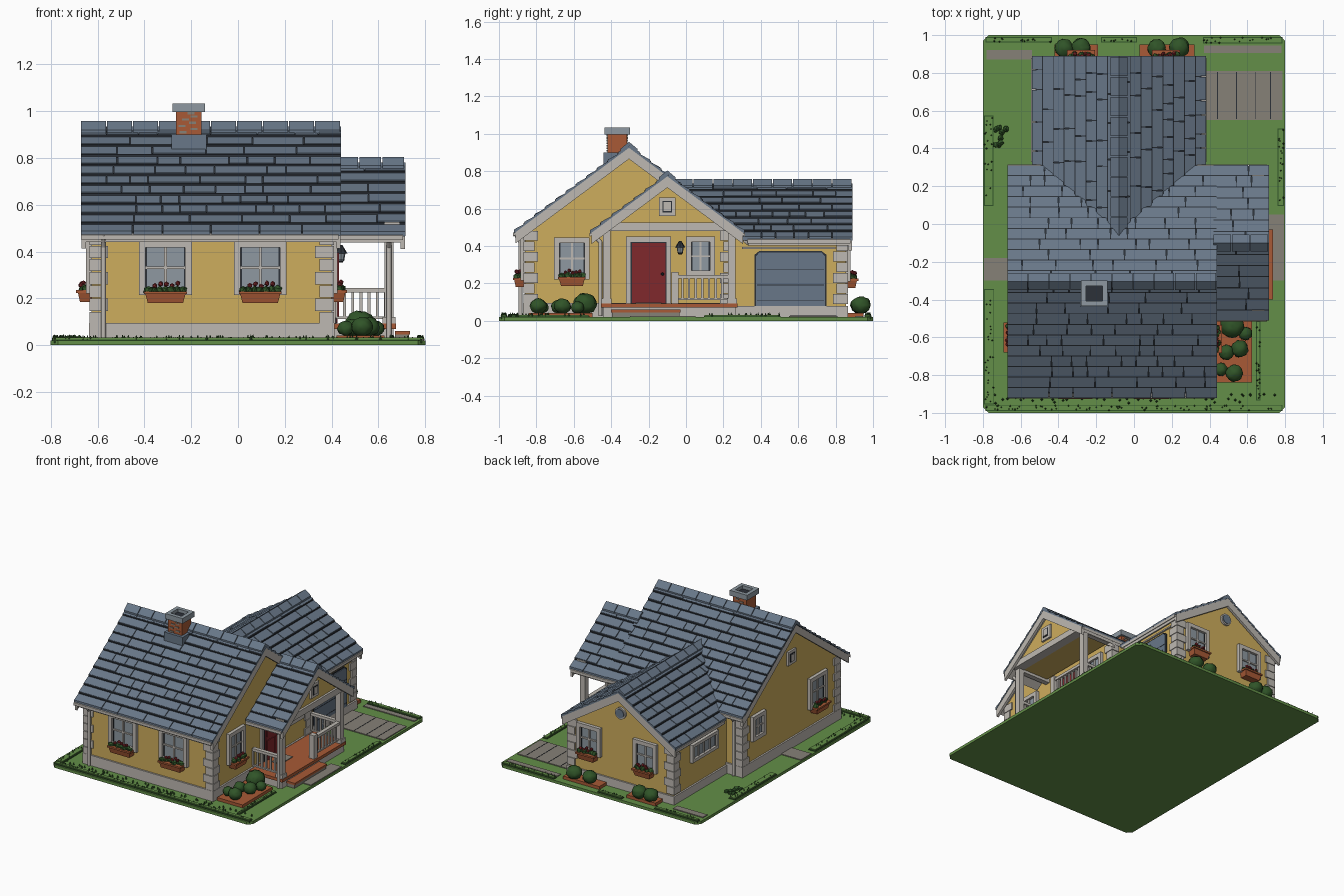
import bpy, bmesh, math, random
from mathutils import Matrix, Vector

if "Cube" in bpy.data.objects:
    bpy.data.objects.remove(bpy.data.objects["Cube"])
random.seed(4)

def srgb(*c):
    return tuple((v / 255 / 12.92) if v < 11 else ((v / 255 + .055) / 1.055) ** 2.4 for v in c) + (1,)
COL = dict(slate=(104, 119, 136), yellow=(206, 173, 93), stone=(190, 185, 178), brick=(168, 90, 54),
           lawn=(99, 143, 72), leaf=(48, 84, 40), concrete=(134, 129, 119), red=(128, 40, 44),
           glass=(142, 153, 161), ink=(44, 49, 56))
MAT = {}
for k, v in COL.items():
    MAT[k] = bpy.data.materials.new(k)
    MAT[k].diffuse_color = srgb(*v)

PARTS = {}
def part(name, mat):
    return PARTS.setdefault((name, mat), bmesh.new())

def hexa(name, mat, a, b):
    bm = part(name, mat)
    n = len(a)
    A, B = [[bm.verts.new(p) for p in q] for q in (a, b)]
    bm.faces.new(A[::-1]); bm.faces.new(B)
    for i in range(n):
        bm.faces.new((A[i], A[(i + 1) % n], B[(i + 1) % n], B[i]))

def box(name, mat, x0, x1, y0, y1, z0, z1):
    q = [(x0, y0), (x1, y0), (x1, y1), (x0, y1)]
    hexa(name, mat, [(x, y, z0) for x, y in q], [(x, y, z1) for x, y in q])

def blob(name, mat, p, r, sub=2, jit=.12, sz=1):
    bm = part(name, mat)
    m = Matrix.Translation(p) @ Matrix.Diagonal((r, r, r * sz, 1))
    for v in bmesh.ops.create_icosphere(bm, subdivisions=sub, radius=1, matrix=m)['verts']:
        v.co += (v.co - Vector(p)) * random.uniform(-jit, jit)

def cone(name, mat, p, r1, r2, h, n=8, rot=None):
    m = Matrix.Translation(p) @ (rot or Matrix())
    bmesh.ops.create_cone(part(name, mat), cap_ends=True, segments=n, radius1=r1, radius2=r2, depth=h, matrix=m)

def wbox(wall, name, mat, a0, a1, z0, z1, d0, d1):
    """box on a wall (axis, position, outward sign); d = distance out of the wall"""
    ax, c, s = wall
    lo, hi = sorted((c + s * d0, c + s * d1))
    if ax == 'x': box(name, mat, lo, hi, a0, a1, z0, z1)
    else: box(name, mat, a0, a1, lo, hi, z0, z1)

# ---------- roofs: deck, ink underlay, staggered shingle courses, ridge caps, barge boards
def roof(name, axis, c, zr, hw, sl, start, u1, rows, both_ends):
    def P(u, v, z): return (u, c + v, z) if axis == 'x' else (c + v, u, z)
    def slab(nm, mat, s, va, vb, ua, ub, ue, ta, tb, bo):
        za, zb = zr - sl * va, zr - sl * vb
        q = [(ua, va, za), (ue, va, za), (ue, vb, zb), (ub, vb, zb)]
        t = [ta, ta, tb, tb]
        hexa(name + nm, mat, [P(u, s * v, z + bo) for u, v, z in q],
             [P(u, s * v, z + o) for (u, v, z), o in zip(q, t)])
    st = lambda v: start(zr - sl * v)
    for s in (-1, 1):
        slab('_deck', 'stone', s, 0, hw - .01, st(0) + .005, st(hw) + .005, u1 - .005, -.024, -.024, -.055)
        slab('_underlay', 'ink', s, 0, hw - .004, st(0), st(hw), u1 - .003, -.014, -.014, -.024)
        slab('_gutter', 'stone', s, hw - .022, hw + .004, st(hw), st(hw), u1 - .01, -.014, -.014, -.034)
        for i in range(rows):
            va, vb = hw * i / rows, hw * (i + 1) / rows
            u, first = st((va + vb) / 2), True
            while u < u1 - .001:
                e = u + random.uniform(.07, .24)
                if u1 - e < .06: e = u1
                j = random.uniform(-.003, .001)
                slab('_shingles', 'slate', s, va, vb, u, u, e - (.005 if e < u1 else 0), -.011, j, -.02)
                u = e
            if i < rows - 1:
                slab('_course_lines', 'ink', s, vb - .001, vb + .005, st(vb), st(vb), u1 - .002, -.003, -.003, -.018)
        n = max(2, round((u1 - st(0)) / .11))
        w = (u1 - st(0)) / n
        for k in range(n):
            a = st(0) + k * w
            slab('_ridge_caps', 'slate', s, 0, .045, a, a, a + w - .005, .012, .008, -.01)
        ends = [u1] + ([st(0) + .022] if both_ends else [])
        for e in ends:
            slab('_barge_boards', 'stone', s, 0, hw - .008, e - .02, e - .02, e - .002, -.012, -.012, -.08)

MS = .744
roof('main_roof', 'x', -.305, .945, .615, MS, lambda z: -.67, .44, 11, True)
roof('porch_roof', 'x', -.1, .792, .412, MS, lambda z: .42, .715, 7, False)
roof('wing_roof', 'y', -.08, .745, .46, .64, lambda z: -.305 + (.945 - z) / MS - .03, .89, 8, False)

# ---------- gabled walls
def body(name, axis, c, hw, top, sl, u0, u1, zb=.02):
    prof = [(-hw, zb), (hw, zb), (hw, top - sl * hw), (0, top), (-hw, top - sl * hw)]
    f = (lambda u, v, z: (u, c + v, z)) if axis == 'x' else (lambda u, v, z: (c + v, u, z))
    hexa(name, 'yellow', [f(u0, *p) for p in prof], [f(u1, *p) for p in prof])
body('main_walls', 'x', -.305, .555, .905, MS, -.625, .4)
body('wing_walls', 'y', -.08, .42, .705, .64, .15, .855)
body('porch_gable', 'x', -.1, .35, .752, MS, .42, .675, .485)
box('main_plinth', 'stone', -.637, .412, -.872, .262, .015, .095)
box('wing_plinth', 'stone', -.512, .352, .2, .867, .015, .08)

# ---------- corner stones
def quoins(x, y, sx, sy, top, n=7):
    h = (top - .09) / n
    for i in range(n):
        a, b = (.07, .05) if i % 2 else (.052, .068)
        xs, ys = sorted((x + sx * .01, x - sx * a)), sorted((y + sy * .01, y - sy * b))
        box('corner_stones', 'stone', *xs, *ys, .09 + i * h, .09 + (i + 1) * h - .004)
for x, sx in ((-.625, -1), (.4, 1)):
    for y, sy in ((-.86, -1), (.25, 1)):
        quoins(x, y, sx, sy, .485)
for x, sx in ((-.5, -1), (.34, 1)):
    quoins(x, .855, sx, 1, .43, 6)

# ---------- windows and flower boxes
FRONT, RIGHT, LEFT = ('y', -.86, -1), ('x', .4, 1), ('x', -.625, -1)
BACK, WLEFT, WRIGHT = ('y', .855, 1), ('x', -.5, -1), ('x', .34, 1)
def window(wall, a, z0, z1, w, flowers=True, panes=2, f=.028):
    h = w / 2
    wbox(wall, 'window_glass', 'glass', a - h + f, a + h - f, z0 + f, z1 - f, -.01, .006)
    for b in ((a - h, a - h + f, z0, z1), (a + h - f, a + h, z0, z1),
              (a - h + f, a + h - f, z1 - f, z1), (a - h + f, a + h - f, z0, z0 + f)):
        wbox(wall, 'window_frames', 'stone', *b, -.005, .024)
    for i in range(1, panes):
        m = a - h + f + (w - 2 * f) * i / panes
        wbox(wall, 'window_bars', 'stone', m - .006, m + .006, z0 + f, z1 - f, 0, .014)
    zm = (z0 + z1) / 2
    if panes == 2:
        wbox(wall, 'window_bars', 'stone', a - h + f, a + h - f, zm - .005, zm + .005, 0, .014)
    for s in (-1, 1):  # dark reveal lines
        e = a + s * (h - f - .003)
        wbox(wall, 'window_reveals', 'ink', e - .003, e + .003, z0 + f, z1 - f, 0, .009)
    if not flowers: return
    ax, c, s = wall
    at = lambda t, d, z: (c + s * d, t, z) if ax == 'x' else (t, c + s * d, z)
    b = h - .025
    zb = z0 - .035
    hexa('flower_boxes', 'brick', [at(t, d, zb) for t, d in ((a - b + .012, .0), (a + b - .012, 0), (a + b - .012, .05), (a - b + .012, .05))],
         [at(t, d, zb + .045) for t, d in ((a - b, 0), (a + b, 0), (a + b, .06), (a - b, .06))])
    wbox(wall, 'flower_box_rims', 'brick', a - b - .004, a + b + .004, zb + .038, zb + .05, .0, .066)
    for i in range(7):
        t = a - b + .014 + (2 * b - .028) * i / 6
        blob('box_leaves', 'leaf', at(t, random.uniform(.022, .045), zb + .055), .02, 1, .2)
        if i % 2 or i in (2, 4):
            blob('box_flowers', 'red', at(t + .004, random.uniform(.03, .048), zb + random.uniform(.07, .085)), .012, 1, .1)
for x in (-.31, .095): window(FRONT, x, .215, .445, .225)
window(RIGHT, -.61, .22, .445, .19)
window(RIGHT, .078, .24, .45, .155, False)
window(LEFT, -.6, .22, .445, .2)
window(LEFT, .08, .24, .42, .15, False)
for x in (-.28, .17): window(BACK, x, .21, .42, .19)
window(WLEFT, .52, .25, .38, .3, False, 4, .022)

# ---------- gable vents
for wall, a, z in ((('x', .675, 1), -.1, .61), (LEFT, -.305, .68)):
    wbox(wall, 'gable_vents', 'stone', a - .045, a + .045, z - .05, z + .05, 0, .014)
    wbox(wall, 'gable_vent_gaps', 'ink', a - .026, a + .026, z - .03, z + .03, .01, .018)
    wbox(wall, 'gable_vent_panels', 'stone', a - .02, a + .02, z - .024, z + .024, .012, .022)
R90 = Matrix.Rotation(math.pi / 2, 4, 'X')
cone('round_vent_ring', 'stone', (-.08, .86, .57), .042, .042, .02, 16, R90)
cone('round_vent', 'slate', (-.08, .865, .57), .032, .032, .02, 16, R90)

# ---------- front door, lamp, garage door
wbox(RIGHT, 'door_frame', 'stone', -.32, -.08, .09, .45, -.01, .016)
wbox(RIGHT, 'door_gap', 'ink', -.297, -.103, .09, .422, 0, .02)
wbox(RIGHT, 'front_door', 'red', -.29, -.11, .095, .415, 0, .026)
for y in (-.275, -.193):
    for z0, z1 in ((.12, .24), (.265, .395)):
        wbox(RIGHT, 'door_panels', 'red', y, y + .068, z0, z1, .02, .031)
blob('door_knob', 'ink', (.435, -.125, .25), .009, 1, 0)
box('lamp_bracket', 'ink', .4, .445, -.036, -.026, .415, .425)
cone('lamp_hood', 'ink', (.44, -.031, .41), .027, .006, .035)
cone('lamp_glass', 'glass', (.44, -.031, .38), .014, .02, .035)
cone('lamp_base', 'ink', (.44, -.031, .36), .008, .016, .012)
for nm, mat, g, d in (('garage_door_outline', 'ink', .008, .006), ('garage_door', 'slate', 0, .012)):
    pr = [(.374 - g, .02), (.743 + g, .02), (.743 + g, .345 + g), (.725, .365 + g), (.392, .365 + g), (.374 - g, .345 + g)]
    hexa(nm, mat, [(.33, *p) for p in pr], [(.34 + d, *p) for p in pr])
for z in (.105, .19, .275):
    wbox(WRIGHT, 'garage_door_seams', 'ink', .38, .737, z, z + .003, .01, .0135)
wbox(WRIGHT, 'garage_lintel', 'stone', .3, .8, .385, .395, 0, .012)

# ---------- porch: deck, steps, posts, beams, railings
box('porch_base', 'stone', .4, .665, -.445, .265, .015, .07)
box('porch_deck', 'brick', .4, .675, -.455, .275, .07, .092)
box('porch_steps', 'brick', .67, .735, -.4, -.03, .045, .06)
box('step_base', 'concrete', .67, .73, -.395, -.035, .015, .045)
box('door_mat', 'concrete', .46, .53, -.27, -.13, .09, .097)
for y in (-.425, .245):
    box('porch_posts', 'stone', .625, .665, y - .02, y + .02, .09, .49)
    box('post_feet', 'stone', .618, .672, y - .027, y + .027, .09, .12)
    box('porch_beams', 'stone', .4, .66, y - .018, y + .018, .465, .5)
box('porch_front_beam', 'stone', .625, .69, -.46, .26, .48, .525)
def rail(axis, c, a0, a1):
    f = (lambda nm, p, q, r, z0, z1: box(nm, 'stone', c - r, c + r, p, q, z0, z1)) if axis == 'y' else \
        (lambda nm, p, q, r, z0, z1: box(nm, 'stone', p, q, c - r, c + r, z0, z1))
    f('rail_top', a0, a1, .014, .225, .245)
    f('rail_bottom', a0, a1, .008, .112, .122)
    n = round((a1 - a0) / .036)
    for i in range(n + 1):
        t = a0 + (a1 - a0) * i / n
        f('rail_balusters', t - .006, t + .006, .006, .115, .23)
rail('y', .645, -.055, .23)
rail('x', -.425, .42, .63)
rail('x', .245, .42, .63)
box('rail_newel', 'stone', .625, .665, -.078, -.04, .09, .262)

# ---------- chimney
box('chimney_flashing', 'slate', -.285, -.135, -.44, -.295, .8, .9)
box('chimney_stack', 'brick', -.265, -.155, -.42, -.315, .8, 1.0)
for i in range(7):
    x, z = random.uniform(-.26, -.19), .905 + .0135 * i
    box('chimney_pale_bricks', 'concrete', x, x + .03, -.424, -.311, z, z + .009)
for b in ((-.28, -.14, -.435, -.408), (-.28, -.14, -.327, -.3), (-.28, -.253, -.408, -.327), (-.167, -.14, -.408, -.327)):
    box('chimney_cap', 'glass', *b, .995, 1.033)
box('chimney_flue', 'ink', -.255, -.165, -.41, -.325, .99, 1.01)

# ---------- downspouts
def pipe(pts):
    for p, q in zip(pts, pts[1:]):
        p, q = Vector(p), Vector(q)
        cone('downspouts', 'stone', (p + q) / 2, .011, .011, (q - p).length + .008, 8, (q - p).to_track_quat('Z', 'Y').to_matrix().to_4x4())
pipe([(-.575, -.915, .47), (-.575, -.885, .42), (-.575, -.885, .03)])
pipe([(.645, -.505, .47), (.645, -.458, .42), (.645, -.458, .03)])
pipe([(-.575, .305, .47), (-.575, .275, .42), (-.575, .275, .03)])

# ---------- lawn, paths, beds
c = .03
oct_ = [(-.8 + c, -1), (.8 - c, -1), (.8, -1 + c), (.8, 1 - c), (.8 - c, 1), (-.8 + c, 1), (-.8, 1 - c), (-.8, -1 + c)]
hexa('lawn', 'lawn', [(x, y, 0) for x, y in oct_], [(x, y, .02) for x, y in oct_])
for x0, x1, y0, y1 in ((.35, .785, .55, .81), (.71, .795, -.3, .05), (-.795, -.62, -.3, -.18),
                       (-.78, -.54, .87, .92), (.37, .78, .905, .945)):
    box('paths', 'concrete', x0, x1, y0, y1, .01, .026)
for x in (.44, .54, .64, .72):
    box('driveway_joints', 'ink', x, x + .004, .555, .805, .02, .0275)
for x0, x1, y0, y1 in ((.42, .625, -.84, -.5), (-.42, -.19, .86, .95), (.03, .32, .86, .95)):
    box('flower_beds', 'brick', x0, x1, y0, y1, .01, .042)
for x, y, r in ((.52, -.54, .062), (.56, -.66, .045), (.49, -.68, .04), (.53, -.79, .045), (.46, -.77, .035), (.59, -.58, .035),
                (-.37, .93, .05), (-.28, .935, .05), (.12, .93, .048), (.24, .935, .052)):
    blob('bushes', 'leaf', (x, y, .045 + r * .75), r, 3, .07, .9)

# ---------- low hedge strips and grass tufts
for x0, x1, y0, y1 in ((-.79, -.75, .1, .57), (-.79, -.745, -.95, -.35), (-.78, .78, -.985, -.962),
                       (.65, .665, -.93, -.52), (.765, .79, .1, .5), (.37, .78, .96, .985), (-.78, -.44, .965, .985), (-.17, .01, .965, .985)):
    box('grass_borders', 'lawn', x0, x1, y0, y1, .01, .032)
    box('grass_border_edges', 'leaf', x0 - .005, x1 + .005, y0 - .005, y1 + .005, .01, .025)
    for i in range(int(45 * max(x1 - x0, y1 - y0))):
        cone('grass_tufts', 'leaf', (random.uniform(x0, x1), random.uniform(y0, y1), .033), .007, .001, random.uniform(.012, .024), 4)
for i in range(60):
    y = random.uniform(-.95, -.9)
    cone('grass_tufts', 'leaf', (random.uniform(-.75, .75), y, .026), .009, .001, .018, 4)
for i in range(8):
    blob('weeds', 'leaf', (-.7 + random.uniform(-.04, .04), .46 + random.uniform(-.05, .05), .025), .018, 1, .2)

# ---------- turn collected parts into objects
for (name, mat), bm in PARTS.items():
    bmesh.ops.recalc_face_normals(bm, faces=bm.faces)
    smooth = name in ('bushes', 'downspouts')
    for f in bm.faces: f.smooth = smooth and len(f.verts) < 5
    me = bpy.data.meshes.new(name)
    bm.to_mesh(me); bm.free()
    me.materials.append(MAT[mat])
    bpy.context.collection.objects.link(bpy.data.objects.new(name, me))

for m in bpy.data.materials:
    if m.users and not m.is_grease_pencil:
        m.use_nodes = True
        m.node_tree.nodes["Principled BSDF"].inputs["Base Color"].default_value = m.diffuse_color
